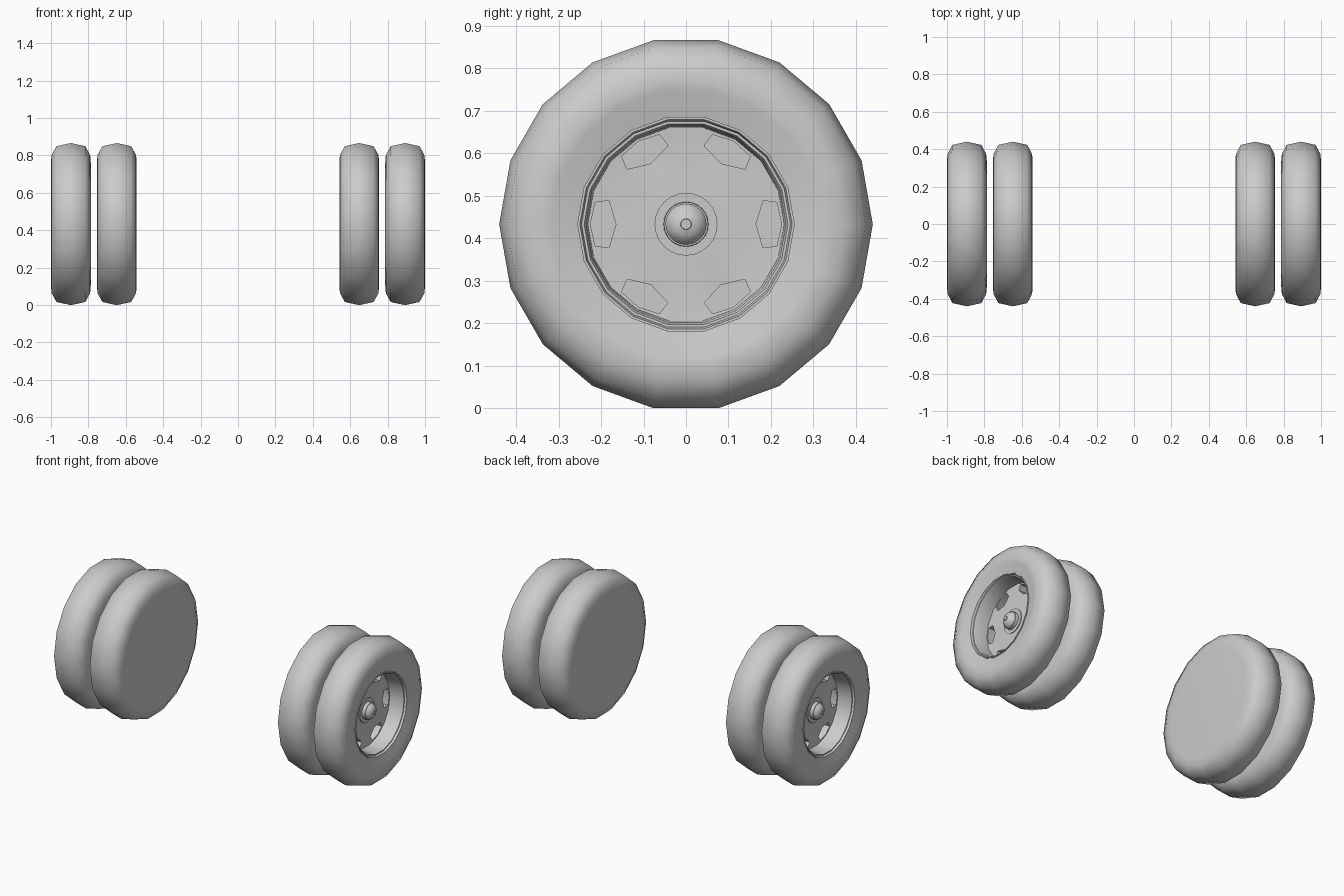
import bpy, bmesh
from math import sin, cos, pi, radians

if "Cube" in bpy.data.objects:
    bpy.data.objects.remove(bpy.data.objects["Cube"])

AXLE_Z = 0.433
grey = bpy.data.materials.new("plain_grey")
grey.use_nodes = True
grey.diffuse_color = (0.6, 0.6, 0.6, 1)
grey.node_tree.nodes["Principled BSDF"].inputs["Base Color"].default_value = (0.6, 0.6, 0.6, 1)


def make_object(name, bm):
    bmesh.ops.recalc_face_normals(bm, faces=bm.faces[:])
    mesh = bpy.data.meshes.new(name)
    bm.to_mesh(mesh)
    bm.free()
    mesh.materials.append(grey)
    obj = bpy.data.objects.new(name, mesh)
    bpy.context.scene.collection.objects.link(obj)
    return obj


def lathe(name, profile, sides):
    """Revolve (x, radius) points around the x axis."""
    bm = bmesh.new()
    rings = [[bm.verts.new((x, r * cos(2 * pi * i / sides), r * sin(2 * pi * i / sides)))
              for i in range(sides)] for x, r in profile]
    for a, b in zip(rings, rings[1:]):
        for i in range(sides):
            j = (i + 1) % sides
            bm.faces.new((a[i], a[j], b[j], b[i]))
    bmesh.ops.remove_doubles(bm, verts=bm.verts[:], dist=0.0001)
    return make_object(name, bm)


def smooth(obj, degrees):
    bpy.ops.object.select_all(action='DESELECT')
    obj.select_set(True)
    bpy.context.view_layer.objects.active = obj
    bpy.ops.object.shade_smooth_by_angle(angle=radians(degrees))


# Tyre with a closed back and a dished outer sidewall
tyre = lathe("tyre", [(-0.1, 0), (-0.1065, 0), (-0.1065, 0.335), (-0.103, 0.375),
                      (-0.077, 0.423), (0, 0.44), (0.077, 0.423), (0.103, 0.375),
                      (0.1065, 0.335), (0.104, 0.32), (0.09, 0.256), (0.06, 0.25),
                      (-0.1, 0.25), (-0.1, 0)], 18)

# Deep rim with a stepped lip
rim = lathe("rim", [(-0.08, 0), (-0.08, 0.25), (0.06, 0.256), (0.095, 0.256),
                    (0.095, 0.25), (0.082, 0.246), (0.082, 0.24), (0.072, 0.235),
                    (-0.01, 0.231), (-0.014, 0.17), (-0.008, 0.07), (-0.008, 0)], 18)

# Six pockets cut into the rim floor
bm = bmesh.new()
outline = [(0.165, 0), (0.19, 17), (0.22, 13.5), (0.225, 0), (0.22, -13.5), (0.19, -17)]
for k in range(6):
    pts = [(r, radians(a + 60 * k)) for r, a in outline]
    face = bm.faces.new([bm.verts.new((-0.065, r * cos(a), r * sin(a))) for r, a in pts])
    top = bmesh.ops.extrude_face_region(bm, geom=[face])["geom"]
    for v in top:
        if isinstance(v, bmesh.types.BMVert):
            v.co.x = 0.02
cutter = make_object("pocket_cutter", bm)
cutter.hide_render = True
cut = rim.modifiers.new("pockets", 'BOOLEAN')
cut.operation = 'DIFFERENCE'
cut.solver = 'EXACT'
cut.object = cutter
bpy.ops.object.select_all(action='DESELECT')
bpy.context.view_layer.objects.active = rim
rim.select_set(True)
bpy.ops.object.modifier_apply(modifier=cut.name)
bpy.data.objects.remove(cutter)

# Hub flange and domed cap
hub = lathe("hub_cap", [(-0.02, 0), (-0.02, 0.074), (-0.003, 0.074), (-0.003, 0.053),
                        (0.018, 0.052), (0.018, 0.048), (0.032, 0.04), (0.041, 0.027),
                        (0.045, 0.013), (0.049, 0.012), (0.049, 0)], 24)

smooth(tyre, 60)
smooth(rim, 30)
smooth(hub, 40)

# Two wheels per side, each facing outwards
parts = (tyre, rim, hub)
for side, label in ((1, "left"), (-1, "right")):
    for x, place in ((0.8935, "outer"), (0.648, "inner")):
        for part in parts:
            obj = bpy.data.objects.new(f"{label}_{place}_{part.data.name}", part.data)
            obj.location = (side * x, 0, AXLE_Z)
            obj.rotation_euler.z = 0 if side > 0 else pi
            bpy.context.scene.collection.objects.link(obj)
for part in parts:
    bpy.data.objects.remove(part)
